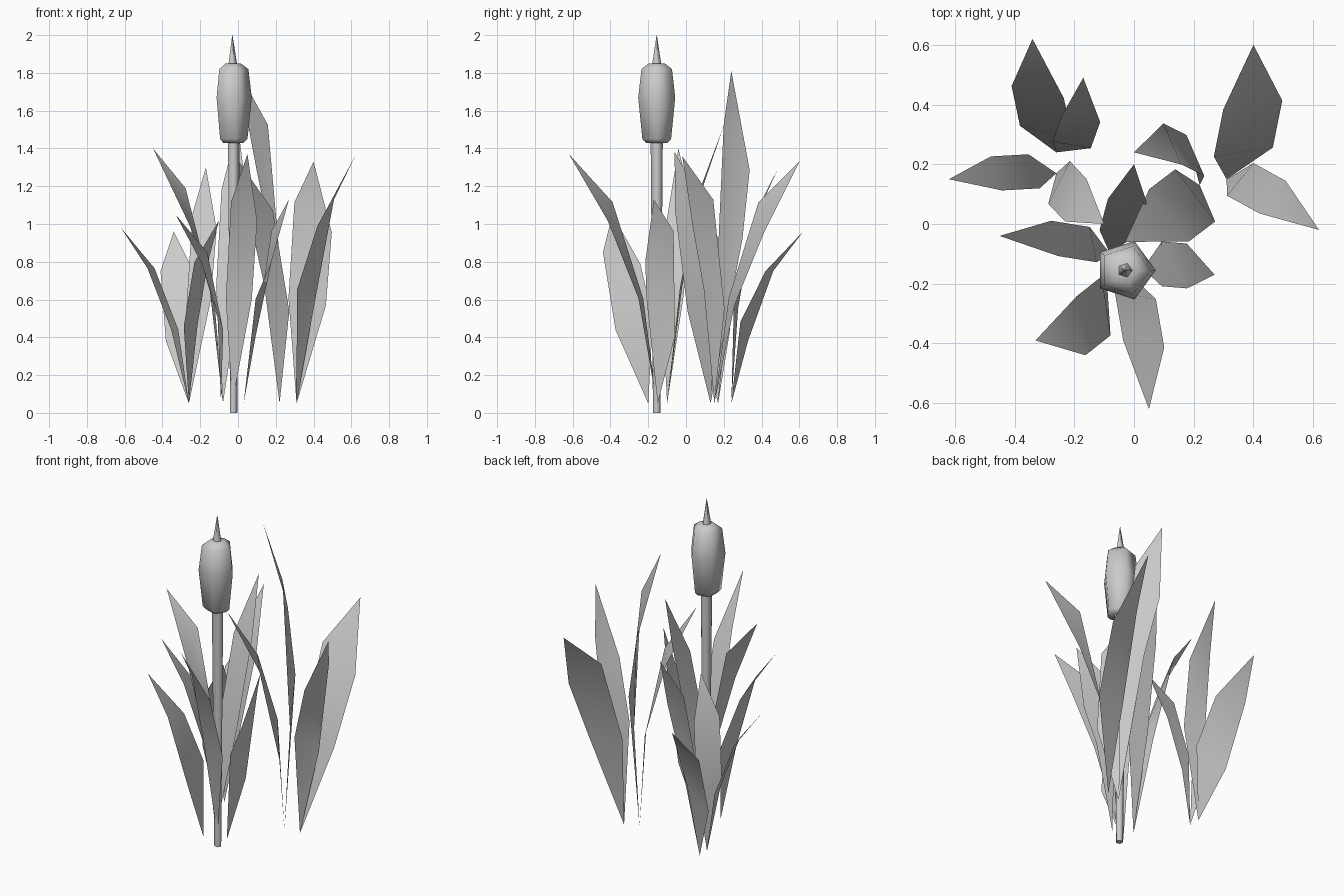
import bpy
import bmesh
import math
from mathutils import Matrix, Vector

cube = bpy.data.objects.get("Cube")
if cube:
    bpy.data.objects.remove(cube, do_unlink=True)

# One plain grey for the whole plant
grey = bpy.data.materials.new("plain_grey")
grey.use_nodes = True
grey.diffuse_color = (.6, .6, .6, 1)
grey.node_tree.nodes["Principled BSDF"].inputs["Base Color"].default_value = grey.diffuse_color


def finish(name, bm):
    """Turn the bmesh into a smooth-shaded grey object."""
    mesh = bpy.data.meshes.new(name)
    bm.to_mesh(mesh)
    bm.free()
    mesh.materials.append(grey)
    obj = bpy.data.objects.new(name, mesh)
    bpy.context.collection.objects.link(obj)
    bpy.ops.object.select_all(action="DESELECT")
    obj.select_set(True)
    bpy.context.view_layer.objects.active = obj
    bpy.ops.object.shade_smooth_by_angle(angle=math.radians(75))


def leaf(name, root, tip, half_width, twist, bow, low_slant=0, high_slant=0):
    """Pointed sheet that rises from its root, then arches out to its tip.

    The bow shifts the two wide rows sideways, the slants tilt each of them."""
    start, end = Vector((*root, .05)), Vector(tip)
    span = end - start
    across = span.cross(Vector((0, 0, 1))).normalized() * half_width
    across.rotate(Matrix.Rotation(math.radians(twist), 3, "Z"))
    bm = bmesh.new()

    def row(outward, upward, slant):
        middle = start + Vector((span.x * outward, span.y * outward, span.z * upward))
        middle += Vector((*bow, 0))
        side = across + Vector((0, 0, slant))
        return bm.verts.new(middle - side), bm.verts.new(middle + side)

    bottom, top = bm.verts.new(start), bm.verts.new(end)
    low_left, low_right = row(.18, .42, low_slant)
    high_left, high_right = row(.53, .77, high_slant)
    bm.faces.new((bottom, low_right, low_left))
    bm.faces.new((low_left, low_right, high_right, high_left))
    bm.faces.new((high_left, high_right, top))
    finish(name, bm)


def lathe(name, centre, profile, sides=5):
    """Five-sided turned part from (radius, height) pairs."""
    bm = bmesh.new()
    rings = []
    for radius, height in profile:
        ring = bmesh.ops.create_circle(bm, segments=sides, radius=radius)["verts"]
        turn = Matrix.Rotation(-math.pi / 2, 4, "Z")
        place = Matrix.Translation((*centre, height))
        bmesh.ops.transform(bm, matrix=place @ turn, verts=ring)
        rings.append(ring)
    for low, high in zip(rings, rings[1:]):
        for i in range(sides):
            bm.faces.new((low[i - 1], low[i], high[i], high[i - 1]))
    bm.faces.new(rings[0])
    bm.faces.new(rings[-1])
    bmesh.ops.recalc_face_normals(bm, faces=bm.faces[:])
    finish(name, bm)


# Reed: stem, swollen seed head and spike
reed = (-.03, -.155)
lathe("reed_stem", (-.025, -.155), [(.021, 0), (.034, 1.45)])
lathe("reed_head", reed, [(.06, 1.43), (.08, 1.45), (.103, 1.67), (.085, 1.82), (.045, 1.85)])
lathe("reed_spike", reed, [(.026, 1.84), (.001, 2)])

# Back right clump
rear_root, inner_root = (-.26, .24), (-.26, .17)
leaf("back_right_leaf_rear", rear_root, (-.34, .62, .96), .09, -25, (-.02, 0), .05)
leaf("back_right_leaf_tall", rear_root, (-.17, .49, 1.3), .065, 10, (.035, -.02), .02, -.04)
leaf("back_right_leaf_side", inner_root, (-.62, .15, .98), .06, 15, (-.01, .01))
leaf("back_right_leaf_inner", inner_root, (-.1, 0, 1.02), .08, 20, (-.02, 0))

# Back left clump
outer_root, inner_root = (.31, .15), (.22, .13)
leaf("back_left_leaf_rear", outer_root, (.4, .6, 1.33), .1, 20, (.04, .01), -.02, -.08)
leaf("back_left_leaf_side", outer_root, (.62, -.02, 1.36), .07, -10, (-.01, .03), .05, -.07)
leaf("back_left_leaf_tall", inner_root, (0, .24, 1.81), .075, 50, (.025, .08), .13, -.12)
leaf("back_left_leaf_inner", inner_root, (-.03, -.06, 1.38), .11, 0, (.03, 0), .07)

# Leaves around the reed
rear_root = (-.08, -.1)
leaf("front_leaf", reed, (.05, -.62, 1.37), .07, -20, (.02, 0), 0, .05)
leaf("front_right_leaf", (-.09, -.2), (-.33, -.39, 1.05), .1, -30, (.04, -.04), .03, -.03)
leaf("left_leaf", (.03, -.15), (.27, -.17, 1.13), .075, 5, (.02, .02), .1, -.08)
leaf("rear_leaf", rear_root, (0, .2, 1.52), .065, 10, (.015, .02))
leaf("right_leaf", rear_root, (-.45, -.04, 1.4), .06, 20, (.01, .02), .02, .1)
